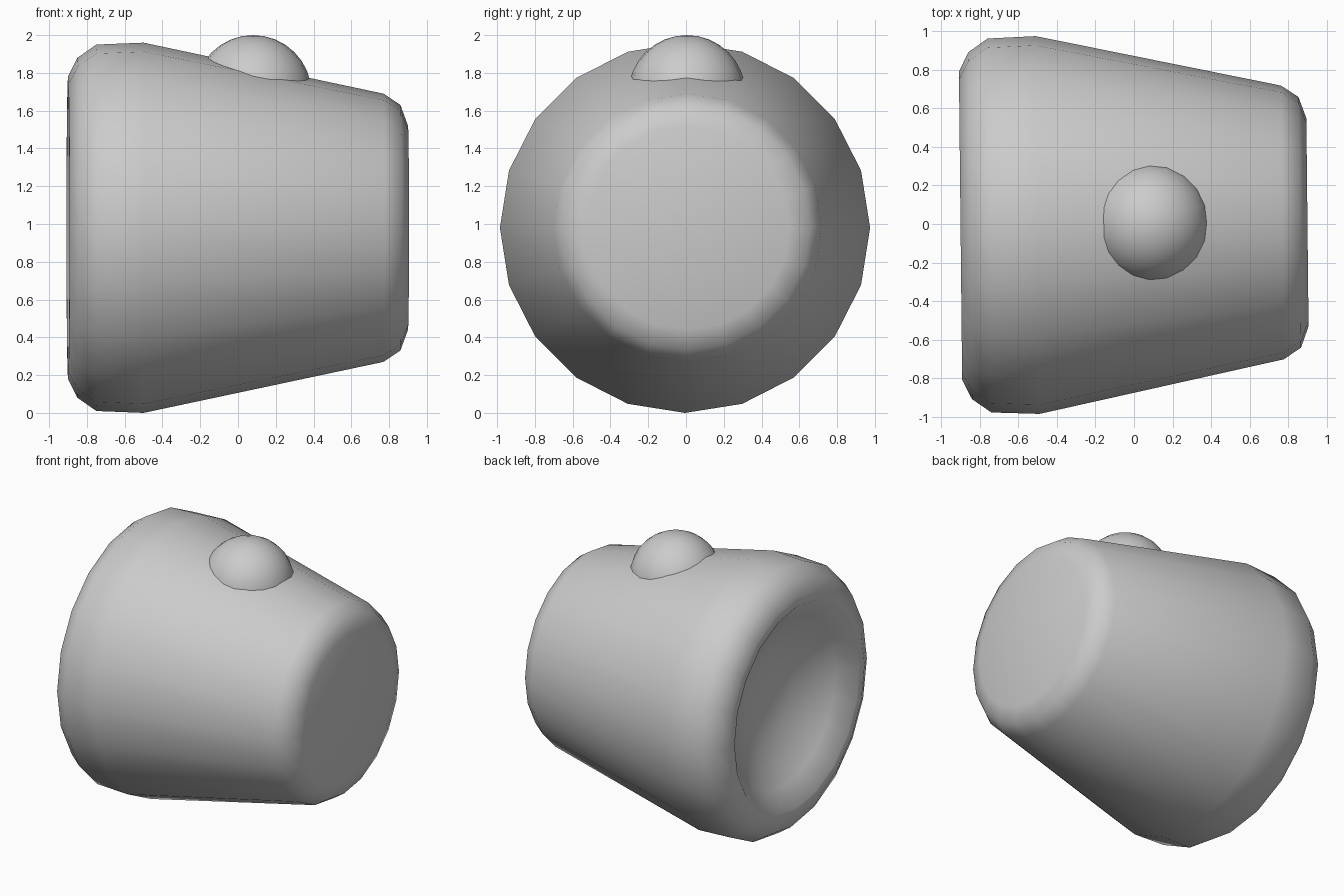
import bpy, bmesh, math

cube = bpy.data.objects.get("Cube")
if cube:
    bpy.data.objects.remove(cube, do_unlink=True)

SIDES = 20
AXIS_Z = 0.98

grey = bpy.data.materials.new("mid_grey")
grey.use_nodes = True
colour = (0.6, 0.6, 0.6, 1)
grey.diffuse_color = colour
grey.node_tree.nodes["Principled BSDF"].inputs["Base Color"].default_value = colour


def finish(name, bm, location):
    """Turn a bmesh into a smooth-shaded grey object."""
    bmesh.ops.recalc_face_normals(bm, faces=bm.faces)
    mesh = bpy.data.meshes.new(name)
    bm.to_mesh(mesh)
    bm.free()
    mesh.materials.append(grey)
    obj = bpy.data.objects.new(name, mesh)
    bpy.context.collection.objects.link(obj)
    obj.location = location
    bpy.ops.object.select_all(action='DESELECT')
    obj.select_set(True)
    bpy.context.view_layer.objects.active = obj
    bpy.ops.object.shade_smooth_by_angle(angle=math.radians(60))
    return obj


def lathe_x(name, profile):
    """Spin (x, radius) points about the x axis and cap both ends."""
    bm = bmesh.new()
    rings = []
    for x, r in profile:
        angles = [math.tau * i / SIDES for i in range(SIDES)]
        rings.append([bm.verts.new((x, r * math.cos(a), r * math.sin(a))) for a in angles])
    for a, b in zip(rings, rings[1:]):
        for i in range(SIDES):
            j = (i + 1) % SIDES
            bm.faces.new((a[i], a[j], b[j], b[i]))
    bm.faces.new(rings[0])
    bm.faces.new(rings[-1])
    return finish(name, bm, (0, 0, AXIS_Z))


# Tapered body: shallow dish in the wide end, rounded rims, flat narrow end
rim_radius, rim_slope = 0.74, math.radians(45)
sphere_radius = rim_radius / math.sin(rim_slope)
dish = []
for step in (0.2, 0.4, 0.6, 0.8, 1.0):
    t = rim_slope * step
    depth = sphere_radius * (math.cos(t) - math.cos(rim_slope))
    dish.append((-0.9 + depth, sphere_radius * math.sin(t)))
shell = [(-0.9, 0.8), (-0.85, 0.9), (-0.75, 0.97), (-0.5, 0.98),
         (0.77, 0.71), (0.86, 0.65), (0.9, 0.54)]
body = lathe_x("tapered_body", dish + shell)
body.rotation_euler.z = math.radians(0.6)

# Domed button on top, sunk into the body
bm = bmesh.new()
bmesh.ops.create_uvsphere(bm, u_segments=20, v_segments=16, radius=0.31)
finish("dome_button", bm, (0.08, 0.005, 1.69))
